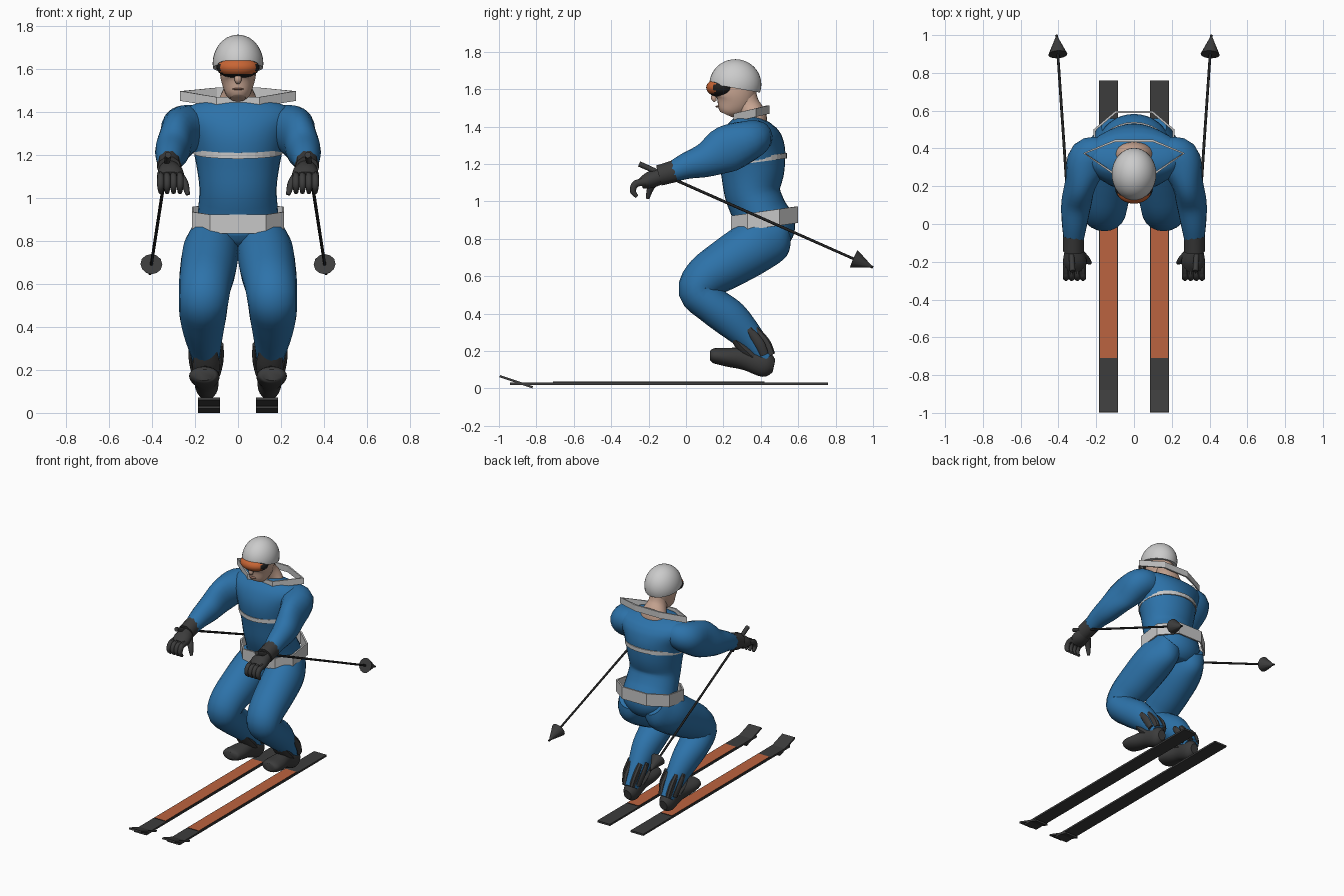
import bpy
import bmesh
from math import cos, sin, pi, radians
from mathutils import Vector, Matrix

cube = bpy.data.objects.get("Cube")
if cube:
    bpy.data.objects.remove(cube, do_unlink=True)


def material(name, r, g, b):
    mat = bpy.data.materials.new(name)
    mat.use_nodes = True
    mat.diffuse_color = (r, g, b, 1)
    bsdf = next(n for n in mat.node_tree.nodes if n.type == 'BSDF_PRINCIPLED')
    bsdf.inputs["Base Color"].default_value = (r, g, b, 1)
    return mat


BLUE = material("suit_blue", .026, .17, .40)
DARK = material("charcoal", .045, .045, .045)
BLACK = material("black", .015, .015, .015)
WHITE = material("helmet_white", .6, .6, .6)
TRIM = material("trim_grey", .57, .57, .57)
SKIN = material("skin", .58, .38, .29)
LIPS = material("lips", .42, .22, .16)
LENS = material("lens_orange", .58, .13, .035)
ORANGE = material("ski_orange", .5, .125, .05)


def finish(name, bm, mats, angle=40):
    """Turn a bmesh into a named, shaded object."""
    bmesh.ops.recalc_face_normals(bm, faces=bm.faces[:])
    mesh = bpy.data.meshes.new(name)
    bm.to_mesh(mesh)
    bm.free()
    for mat in mats:
        mesh.materials.append(mat)
    ob = bpy.data.objects.new(name, mesh)
    bpy.context.collection.objects.link(ob)
    if angle:
        bpy.ops.object.select_all(action='DESELECT')
        ob.select_set(True)
        bpy.context.view_layer.objects.active = ob
        bpy.ops.object.shade_smooth_by_angle(angle=radians(angle))
    return ob


def spline(stations, steps):
    """Smooth curve through the stations, radii included."""
    pts = [Vector(s) for s in stations]
    pts = [pts[0]] + pts + [pts[-1]]
    out = []
    for a, b, c, d in zip(pts, pts[1:], pts[2:], pts[3:]):
        for k in range(steps):
            t = k / steps
            out.append((b * 2 + (c - a) * t + (a * 2 - b * 5 + c * 4 - d) * t ** 2
                        + (b * 3 - a - c * 3 + d) * t ** 3) / 2)
    return out + [pts[-1]]


def loft(name, mat, stations, side=1, steps=4, sides=20):
    """Skin of ellipses along a path; station = x, y, z, sideways radius, other radius."""
    path = spline([(s[0] * side, *s[1:]) for s in stations], steps)
    centres = [Vector(p[:3]) for p in path]
    bm = bmesh.new()
    rings = []
    for i, p in enumerate(path):
        t = (centres[min(i + 1, len(path) - 1)] - centres[max(i - 1, 0)]).normalized()
        u = (Vector((1, 0, 0)) - t * t.x).normalized()
        v = t.cross(u)
        angles = [2 * pi * k / sides for k in range(sides)]
        rings.append([bm.verts.new(centres[i] + u * cos(a) * p[3] + v * sin(a) * p[4])
                      for a in angles])
    for r, q in zip(rings, rings[1:]):
        for k in range(sides):
            n = (k + 1) % sides
            bm.faces.new((r[k], r[n], q[n], q[k]))
    bm.faces.new(rings[0])
    bm.faces.new(rings[-1])
    return finish(name, bm, [mat])


def band(name, mat, outline, z, slope, height, thick=.012):
    """Tilted upright strip around an outline, open at top and bottom."""
    bm = bmesh.new()
    low = [bm.verts.new((x, y, z + slope * y)) for x, y in outline]
    high = [bm.verts.new((x, y, z + slope * y + height)) for x, y in outline]
    for k in range(len(low)):
        n = (k + 1) % len(low)
        bm.faces.new((low[k], low[n], high[n], high[k]))
    ob = finish(name, bm, [mat], 0)
    solid = ob.modifiers.new("thickness", 'SOLIDIFY')
    solid.thickness = thick


def mirrored(half):
    return half + [(-x, y) for x, y in reversed(half)]


def ellipsoid(name, mats, centre, radii, rule=None, cut=None):
    bm = bmesh.new()
    bmesh.ops.create_uvsphere(bm, u_segments=32, v_segments=20, radius=1)
    bmesh.ops.transform(bm, verts=bm.verts[:],
                        matrix=Matrix.Translation(centre) @ Matrix.Diagonal((*radii, 1)))
    if cut:
        geom = bm.verts[:] + bm.edges[:] + bm.faces[:]
        bmesh.ops.bisect_plane(bm, geom=geom, plane_co=cut[0], plane_no=cut[1], clear_inner=True)
        bmesh.ops.holes_fill(bm, edges=[e for e in bm.edges if e.is_boundary])
    if rule:
        for f in bm.faces:
            f.material_index = rule(f.calc_center_median())
    return finish(name, bm, mats)


def box(name, mats, centre, size, tilt=0):
    """Box; a second material goes on its top face."""
    bm = bmesh.new()
    bmesh.ops.create_cube(bm, size=1)
    for f in bm.faces:
        f.material_index = int(len(mats) > 1 and f.calc_center_median().z > .4)
    bmesh.ops.transform(bm, verts=bm.verts[:], matrix=Matrix.Translation(centre)
                        @ Matrix.Rotation(tilt, 4, 'X') @ Matrix.Diagonal((*size, 1)))
    return finish(name, bm, mats, 0)


def rod(name, mat, a, b, r1, r2):
    bm = bmesh.new()
    bmesh.ops.create_cone(bm, cap_ends=True, segments=12, radius1=r1, radius2=r2,
                          depth=(b - a).length)
    turn = (b - a).to_track_quat('Z', 'Y').to_matrix().to_4x4()
    bmesh.ops.transform(bm, verts=bm.verts[:], matrix=Matrix.Translation((a + b) / 2) @ turn)
    return finish(name, bm, [mat])


# Torso, widest across the shoulders
loft("torso", BLUE, [
    (0, .43, .755, .1, .09), (0, .43, .8, .165, .142), (0, .42, .87, .19, .163),
    (0, .39, .95, .185, .147), (0, .355, 1.05, .18, .15), (0, .355, 1.17, .197, .172),
    (0, .352, 1.28, .225, .178), (0, .355, 1.36, .262, .158), (0, .36, 1.41, .25, .125),
    (0, .365, 1.437, .19, .09), (0, .368, 1.45, .1, .05)], sides=32)

# Grey trim: belt, chest stripe and stiff collar
band("belt", TRIM, mirrored([(.13, .24), (.215, .33), (.215, .5), (.1, .598)]), .801, .14, .088)
stripe = [(cos(k * pi / 16) * .207, .356 + sin(k * pi / 16) * .184) for k in range(32)]
band("chest_stripe", TRIM, stripe, 1.16, .13, .028, .008)
band("collar", TRIM, mirrored([(.1, .255), (.27, .375), (.1, .447)]), 1.366, .23, .045)

# Neck, head and face
loft("neck", SKIN, [(0, .365, 1.42, .11, .07), (0, .36, 1.46, .09, .068),
                    (0, .325, 1.52, .062, .066), (0, .3, 1.6, .06, .07)])
loft("head", SKIN, [(0, .215, 1.464, .036, .036), (0, .225, 1.485, .056, .062),
                    (0, .25, 1.53, .074, .102), (0, .26, 1.58, .084, .115),
                    (0, .265, 1.66, .085, .115)])
loft("nose", SKIN, [(0, .155, 1.585, .01, .012), (0, .149, 1.552, .017, .015),
                    (0, .158, 1.535, .01, .008)], sides=12)
ellipsoid("mouth", [LIPS], (0, .168, 1.507), (.026, .011, .005))

# Helmet with a tilted rim, goggles with an orange lens
ellipsoid("helmet", [WHITE], (0, .264, 1.625), (.118, .139, .135),
          cut=((0, .264, 1.605), (0, .18, 1)))
ellipsoid("goggles", [BLACK, LENS], (0, .19, 1.608), (.1, .082, .052),
          rule=lambda c: int(c.y < .157 and abs(c.x) < .083 and c.z > 1.579))

for side, word in ((1, "left"), (-1, "right")):
    # Sleeve, reaching forward
    loft(word + "_arm", BLUE, [
        (.14, .385, 1.35, .075, .075), (.235, .345, 1.33, .113, .105), (.282, .22, 1.28, .083, .125),
        (.305, .11, 1.223, .08, .094), (.315, 0, 1.188, .067, .07),
        (.32, -.1, 1.145, .05, .05)], side)

    # Glove: cuff, palm, curled fingers, thumb
    loft(word + "_glove_cuff", DARK, [(.32, -.06, 1.162, .056, .062),
                                      (.32, -.145, 1.138, .056, .058)], side, sides=10)
    loft(word + "_glove_palm", DARK, [(.32, -.12, 1.14, .043, .042), (.314, -.19, 1.115, .062, .046),
                                      (.314, -.24, 1.095, .056, .03)], side, sides=14)
    for n in range(4):
        x = .27 + .03 * n
        loft(f"{word}_finger_{n + 1}", DARK, [
            (x, -.215, 1.105, .017, .02), (x, -.268, 1.094, .017, .02),
            (x, -.284, 1.055, .016, .017), (x, -.262, 1.025, .01, .01)], side, sides=10)
    loft(word + "_thumb", DARK, [(.28, -.16, 1.115, .022, .022), (.25, -.19, 1.07, .019, .019),
                                 (.233, -.205, 1.015, .01, .01)], side, sides=10)

    # Pole: grip, shaft, basket
    top = Vector((.325 * side, -.25, 1.2))
    tip = Vector((.41 * side, 1, .647))
    rod(word + "_pole_grip", DARK, top, top.lerp(tip, .12), .015, .013)
    rod(word + "_pole_shaft", BLACK, top, tip, .008, .007)
    rod(word + "_pole_basket", DARK, top.lerp(tip, .918), top.lerp(tip, .992), .051, .006)

    # Bent leg
    loft(word + "_leg", BLUE, [
        (.09, .5, .865, .085, .085), (.105, .45, .82, .105, .142), (.125, .36, .755, .13, .145),
        (.14, .22, .667, .13, .135), (.153, .11, .595, .122, .12), (.16, .068, .52, .115, .108),
        (.163, .14, .445, .108, .1), (.16, .24, .37, .092, .1), (.15, .35, .26, .066, .075),
        (.145, .43, .16, .05, .055)], side)

    # Boot with loose cuff flaps
    loft(word + "_boot", DARK, [
        (.145, .47, .12, .03, .035), (.145, .425, .13, .054, .07), (.15, .32, .157, .055, .06),
        (.155, .22, .167, .07, .05), (.16, .15, .175, .066, .04), (.16, .13, .176, .042, .026)], side)
    for part, x, wide, dy in (("outer", .217, .012, 0), ("inner", .079, .012, 0),
                              ("rear", .18, .02, .035), ("inner_rear", .112, .02, .035)):
        loft(f"{word}_boot_{part}_flap", DARK, [
            (x, .335 + dy, .318, wide, .018), (x, .39 + dy, .245, wide, .026),
            (x * .8 + .03, .42 + dy, .18, wide, .022)], side, sides=8)
    loft(word + "_boot_tongue", DARK, [(.148, .238, .29, .05, .014), (.148, .3, .22, .064, .032),
                                       (.148, .36, .165, .054, .034)], side, sides=10)

    # Ski: base, turned-up tip, orange deck
    x = .135 * side
    box(word + "_ski", [DARK], (x, -.09, .026), (.102, 1.7, .013))
    box(word + "_ski_tip", [DARK], (x, -.908, .0358), (.102, .186, .012), -.325)
    box(word + "_ski_deck", [BLACK, ORANGE], (x, -.145, .033), (.09, 1.13, .006))
